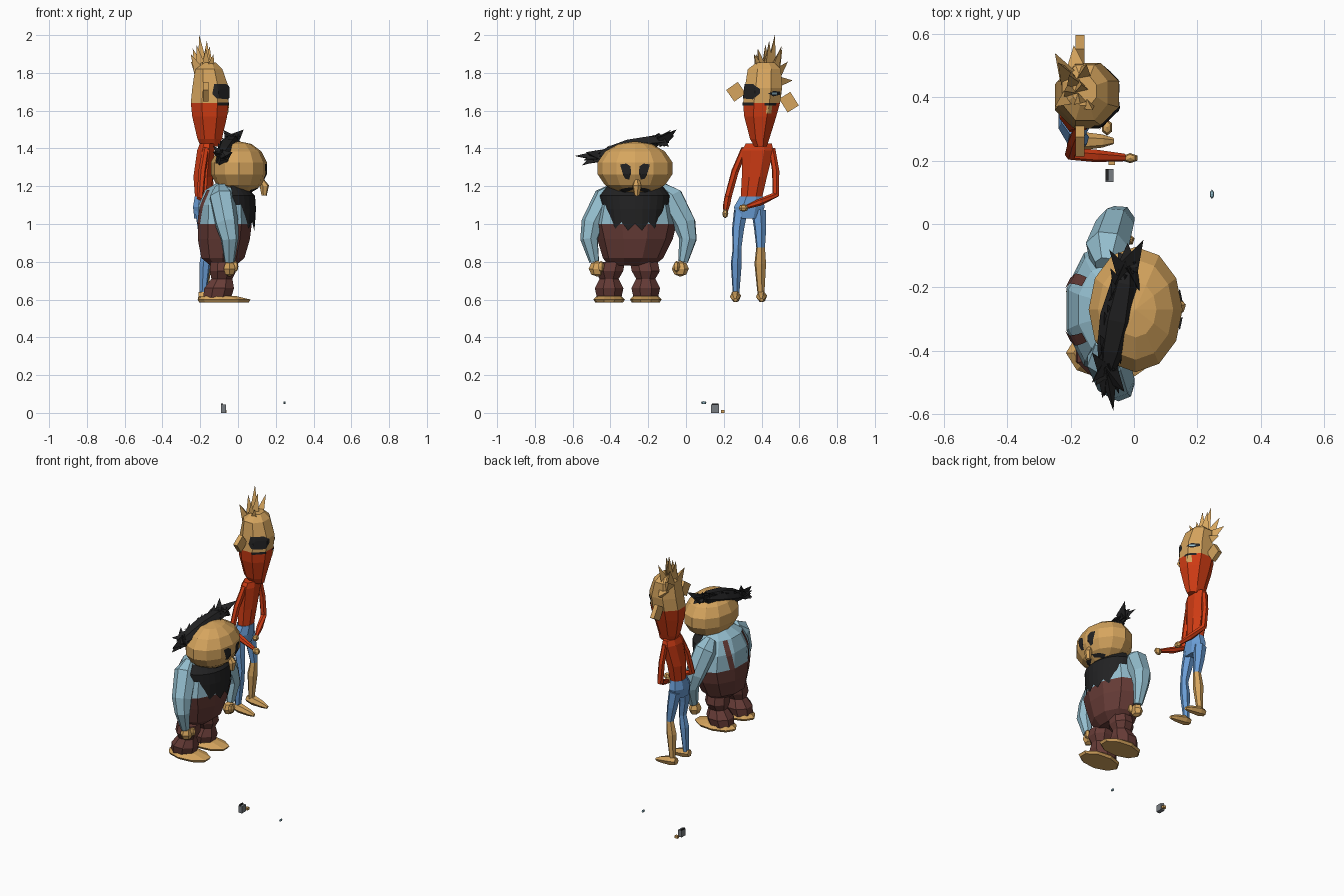
import bpy, bmesh, math, random
from mathutils import Vector, Matrix
from mathutils.bvhtree import BVHTree

if "Cube" in bpy.data.objects:
    bpy.data.objects.remove(bpy.data.objects["Cube"])

random.seed(4)


def material(name, r, g, b):
    lin = [((c / 255 + 0.055) / 1.055) ** 2.4 for c in (r, g, b)]
    m = bpy.data.materials.new(name)
    m.diffuse_color = (*lin, 1)
    m.use_nodes = True
    m.node_tree.nodes["Principled BSDF"].inputs["Base Color"].default_value = m.diffuse_color
    return m


SKIN = material("skin tan", 214, 165, 94)
BLACK = material("black", 34, 34, 35)
RED = material("red", 208, 60, 20)
PALE = material("pale blue", 148, 190, 206)
BROWN = material("brown", 103, 60, 55)
BLUE = material("denim blue", 105, 156, 212)
GREY = material("grey", 120, 125, 130)


def finish(name, bm, mats, rule=None):
    bmesh.ops.recalc_face_normals(bm, faces=bm.faces)
    if rule:
        for f in bm.faces:
            f.material_index = rule(f.calc_center_median())
    me = bpy.data.meshes.new(name)
    bm.to_mesh(me)
    bm.free()
    for m in mats:
        me.materials.append(m)
    ob = bpy.data.objects.new(name, me)
    bpy.context.collection.objects.link(ob)
    return ob


def skin_rings(name, rings, mats, rule=None):
    bm = bmesh.new()
    vs = [[bm.verts.new(p) for p in r] for r in rings]
    n = len(vs[0])
    for a, b in zip(vs, vs[1:]):
        for i in range(n):
            bm.faces.new((a[i], a[(i + 1) % n], b[(i + 1) % n], b[i]))
    bm.faces.new(vs[0])
    bm.faces.new(vs[-1])
    return finish(name, bm, mats, rule)


def loft(name, rows, sides, mats, rule=None):
    """Stack of level ellipses: (z, x, y, rx, ry)."""
    rings = []
    for z, x, y, rx, ry in rows:
        an = [2 * math.pi * (i + 0.5) / sides for i in range(sides)]
        rings.append([(x + rx * math.cos(a), y + ry * math.sin(a), z) for a in an])
    return skin_rings(name, rings, mats, rule)


def limb(name, pts, sides, mats, rule=None):
    """Tube through (x, y, z, radius) points."""
    P = [Vector(p[:3]) for p in pts]
    rings = []
    for i, p in enumerate(P):
        t = (P[min(i + 1, len(P) - 1)] - P[max(i - 1, 0)]).normalized()
        u = t.cross(Vector((0.3, 1, 0.1))).normalized()
        v = t.cross(u)
        r = pts[i][3]
        an = [2 * math.pi * (k + 0.5) / sides for k in range(sides)]
        rings.append([p + r * (u * math.cos(a) + v * math.sin(a)) for a in an])
    return skin_rings(name, rings, mats, rule)


def ball(name, c, r, mat, u=8, v=6):
    bm = bmesh.new()
    bmesh.ops.create_uvsphere(bm, u_segments=u, v_segments=v, radius=1,
                              matrix=Matrix.Translation(c) @ Matrix.Diagonal((*r, 1)))
    return finish(name, bm, [mat])


def box(name, c, s, mat, tilt=0):
    bm = bmesh.new()
    bmesh.ops.create_cube(bm, size=1, matrix=Matrix.Translation(c)
                          @ Matrix.Rotation(math.radians(tilt), 4, 'X') @ Matrix.Diagonal((*s, 1)))
    return finish(name, bm, [mat])


def decal(name, ob, axis, outline, mat, lift=0.004):
    """Patch given as (angle, z) outline, wrapped around a body."""
    tree = BVHTree.FromPolygons([v.co for v in ob.data.vertices],
                                [p.vertices for p in ob.data.polygons])
    bm = bmesh.new()
    bm.faces.new([bm.verts.new((a / 300, 0, z)) for a, z in outline])
    bmesh.ops.triangulate(bm, faces=bm.faces)
    bmesh.ops.subdivide_edges(bm, edges=bm.edges, cuts=5, use_grid_fill=True)
    for v in bm.verts:
        a = math.radians(v.co.x * 300)
        d = Vector((math.cos(a), math.sin(a), 0))
        o = Vector((axis[0], axis[1], v.co.z)) + d
        hit = tree.ray_cast(o, -d)[0]
        v.co = (hit or o - d * 0.95) + d * lift
    return finish(name, bm, [mat])


def spikes(name, items, mat):
    """Three-sided spikes: (base, tip, radius)."""
    bm = bmesh.new()
    for b, t, r in items:
        b, t = Vector(b), Vector(t)
        d = (t - b).normalized()
        u = d.cross(Vector((0.9, 0.2, 0.1))).normalized()
        w = d.cross(u)
        ring = [bm.verts.new(b + r * (u * math.cos(k * 2.094) + w * math.sin(k * 2.094))) for k in range(3)]
        top = bm.verts.new(t)
        bm.faces.new(ring)
        for k in range(3):
            bm.faces.new((ring[k], ring[(k + 1) % 3], top))
    return finish(name, bm, [mat])


def rect(a0, a1, z0, z1):
    return [(a0, z0), (a1, z0), (a1, z1), (a0, z1)]


# ---- stout figure (looks towards +x) ----
CY = -0.27
torso = loft("stout_torso", [(0.78, -0.08, CY - 0.02, 0.07, 0.12), (0.82, -0.08, CY - 0.01, 0.12, 0.16),
                             (0.92, -0.075, CY, 0.145, 0.20), (1.0, -0.07, CY, 0.15, 0.22),
                             (1.1, -0.07, CY, 0.145, 0.20), (1.18, -0.07, CY, 0.11, 0.15),
                             (1.22, -0.05, CY, 0.06, 0.09)],
             10, [BROWN, PALE], lambda c: int(c.z > 1.0))
for s in (-1, 1):
    decal("back_strap", torso, (-0.07, CY), [(180 + s * 25, 1.0), (180 + s * 37, 1.0),
          (180 + s * 52, 1.18), (180 + s * 38, 1.18)], BROWN)
    AY = -0.25
    limb("stout_sleeve", [(-0.09, AY + s * 0.12, 1.19, 0.035), (-0.085, AY + s * 0.17, 1.14, 0.07),
                          (-0.06, AY + s * 0.245, 1.0, 0.062), (-0.045, AY + s * 0.262, 0.92, 0.048),
                          (-0.045, AY + s * 0.235, 0.8, 0.027)], 7, [PALE])
    ball("stout_hand", (-0.045, AY + s * 0.22, 0.763), (0.036, 0.045, 0.042), SKIN, 6, 4)
    ball("stout_thumb", (-0.015, AY + s * 0.2, 0.775), (0.018, 0.018, 0.03), SKIN, 5, 4)
    LY = -0.31 + s * 0.097
    loft("stout_trouser_leg", [(0.61, -0.11, LY, 0.08, 0.07), (0.66, -0.1, LY, 0.085, 0.082),
                               (0.71, -0.085, LY, 0.06, 0.055), (0.75, -0.08, LY, 0.075, 0.08),
                               (0.80, -0.08, LY + s * -0.01, 0.07, 0.08)], 8, [BROWN])
    loft("stout_foot", [(0.585, -0.07, LY, 0.135, 0.075), (0.6, -0.07, LY, 0.145, 0.085),
                        (0.62, -0.1, LY, 0.09, 0.065)], 9, [SKIN])

head = ball("stout_head", (0.005, CY, 1.295), (0.152, 0.203, 0.143), SKIN, 12, 7)
HA = (0.005, CY)
for s in (-1, 1):
    decal("stout_eye", head, HA, [(s * 8, 1.27), (s * 13, 1.235), (s * 22, 1.24), (s * 25, 1.285),
                                  (s * 30, 1.315), (s * 18, 1.32), (s * 9, 1.305)], BLACK, 0.005)
    decal("moustache", head, HA, [(s * 5, 1.195), (s * 8, 1.18), (s * 48, 1.165), (s * 55, 1.18),
                                  (s * 30, 1.19)], BLACK, 0.006)
limb("stout_nose", [(0.12, CY + 0.01, 1.24, 0.012), (0.14, CY + 0.01, 1.2, 0.025),
                    (0.138, CY + 0.01, 1.15, 0.014)], 6, [SKIN])

# long beard with ragged hem
bm = bmesh.new()
cols = []
for i in range(13):
    a = math.radians(-78 + 13 * i)
    low = (0.96 if i % 2 else 1.0) + 0.03 * abs(i - 6) / 6
    cols.append([bm.verts.new((-0.06 + rx * math.cos(a), CY + ry * math.sin(a), z))
                 for z, rx, ry in ((1.2, 0.1, 0.15), (1.15, 0.15, 0.19), (1.08, 0.155, 0.18), (low, 0.15, 0.165))])
for a, b in zip(cols, cols[1:]):
    for k in range(3):
        bm.faces.new((a[k], b[k], b[k + 1], a[k + 1]))
finish("beard", bm, [BLACK])

# swept black hair: core lump with spikes along it
A, B = Vector((-0.085, -0.46, 1.355)), Vector((-0.02, -0.13, 1.445))
limb("hair_core", [(*A, 0.025), (*A.lerp(B, 0.2), 0.045), (*A.lerp(B, 0.5), 0.055),
                   (*A.lerp(B, 0.85), 0.04), (*B, 0.015)], 6, [BLACK])
locks = []
for i in range(14):
    f = i / 13
    p = A.lerp(B, f)
    side = -1 if i % 2 else 1
    locks.append((p, p + Vector((-0.055 + 0.03 * random.random(), side * random.uniform(0.05, 0.09),
                                 0.04 + side * 0.02)), 0.035))
    locks.append((p, p + Vector((random.uniform(-0.04, 0.04), -random.uniform(0.08, 0.11), -0.02)), 0.035))
locks += [(A, (-0.065, -0.59, 1.36), 0.035), (A, (-0.1, -0.55, 1.31), 0.04), (A, (-0.03, -0.53, 1.38), 0.04),
          (A, (-0.12, -0.51, 1.32), 0.04), (B, (0.03, -0.05, 1.5), 0.04), (B, (-0.02, -0.06, 1.47), 0.04),
          (B, (0.01, -0.09, 1.41), 0.04), (B, (-0.05, -0.09, 1.43), 0.04)]
spikes("stout_hair", locks, BLACK)

# ---- tall thin figure ----
face = loft("tall_head", [(1.41, -0.145, 0.395, 0.055, 0.035), (1.45, -0.15, 0.39, 0.07, 0.055),
                          (1.57, -0.15, 0.393, 0.1, 0.092), (1.64, -0.15, 0.4, 0.108, 0.106),
                          (1.72, -0.145, 0.41, 0.105, 0.107), (1.82, -0.155, 0.415, 0.078, 0.095),
                          (1.855, -0.155, 0.42, 0.04, 0.05)],
            8, [RED, SKIN], lambda c: int(c.z > 1.64))
FA = (-0.15, 0.4)
decal("large_eye", face, FA, [(-82, 1.69), (-70, 1.665), (-25, 1.66), (-5, 1.69), (-5, 1.715),
                              (-25, 1.74), (-75, 1.74)], BLACK)
decal("closed_eye", face, FA, [(18, 1.69), (35, 1.675), (62, 1.685), (60, 1.7), (35, 1.705)], BLACK)
decal("closed_eye_glint", face, FA, rect(28, 48, 1.686, 1.695), PALE, 0.006)
decal("mouth_side", face, FA, rect(-68, -22, 1.628, 1.643), BLACK)
decal("mouth_side", face, FA, rect(8, 50, 1.628, 1.64), BLACK)
decal("chin_patch", face, FA, rect(14, 34, 1.585, 1.628), SKIN)
box("ear_near", (-0.17, 0.265, 1.7), (0.028, 0.075, 0.075), SKIN, 35)
box("ear_far", (-0.17, 0.545, 1.645), (0.028, 0.07, 0.085), SKIN, 32)
hb = (-0.175, 0.42, 1.8)
tips = [(-0.25, 0.37, 1.9), (-0.17, 0.38, 1.93), (-0.22, 0.42, 1.95), (-0.205, 0.47, 2.0), (-0.165, 0.44, 1.97),
        (-0.15, 0.505, 1.94), (-0.24, 0.51, 1.93), (-0.25, 0.54, 1.86), (-0.19, 0.565, 1.76), (-0.13, 0.36, 1.9)]
spikes("tall_hair", [((hb[0] + (t[0] - hb[0]) * 0.4, hb[1] + (t[1] - hb[1]) * 0.45, min(1.8, t[2])), t, 0.038)
                     for t in tips], SKIN)

loft("tall_shirt", [(1.13, -0.185, 0.345, 0.045, 0.06), (1.25, -0.185, 0.362, 0.055, 0.072),
                    (1.39, -0.17, 0.38, 0.05, 0.09), (1.425, -0.165, 0.385, 0.04, 0.075)], 8, [RED])
loft("tall_hips", [(1.03, -0.19, 0.33, 0.045, 0.07), (1.09, -0.19, 0.335, 0.052, 0.088),
                   (1.145, -0.185, 0.345, 0.048, 0.065)], 8, [BLUE])
limb("near_sleeve", [(-0.17, 0.31, 1.4, 0.018), (-0.19, 0.26, 1.28, 0.02), (-0.2, 0.222, 1.14, 0.02),
                     (-0.12, 0.215, 1.1, 0.02), (-0.03, 0.21, 1.065, 0.012)], 6, [RED])
limb("far_sleeve", [(-0.165, 0.455, 1.4, 0.018), (-0.155, 0.475, 1.28, 0.02), (-0.145, 0.475, 1.155, 0.02),
                    (-0.115, 0.39, 1.115, 0.019), (-0.09, 0.32, 1.09, 0.011)], 6, [RED])
ball("near_hand", (-0.012, 0.208, 1.055), (0.026, 0.016, 0.024), SKIN, 6, 4)
ball("far_hand", (-0.085, 0.305, 1.085), (0.018, 0.026, 0.02), SKIN, 6, 4)
limb("near_leg", [(-0.19, 0.29, 1.07, 0.038), (-0.18, 0.275, 0.97, 0.033), (-0.165, 0.27, 0.87, 0.024),
                  (-0.175, 0.266, 0.79, 0.03), (-0.185, 0.265, 0.63, 0.018)], 6, [BLUE])
limb("far_leg", [(-0.19, 0.385, 1.07, 0.04), (-0.175, 0.393, 0.97, 0.033), (-0.16, 0.395, 0.875, 0.024),
                 (-0.17, 0.393, 0.79, 0.032), (-0.18, 0.397, 0.62, 0.018)], 6, [SKIN, BLUE], lambda c: int(c.z > 0.88))
for y in (0.262, 0.4):
    limb("tall_foot", [(-0.21, y, 0.62, 0.022), (-0.17, y, 0.617, 0.03), (-0.1, y, 0.605, 0.021),
                       (-0.065, y, 0.597, 0.01)], 6, [SKIN])

# ---- small scraps on the ground ----
box("scrap_block", (-0.077, 0.153, 0.022), (0.026, 0.042, 0.044), GREY)
box("scrap_block_cap", (-0.085, 0.155, 0.046), (0.01, 0.036, 0.008), BLACK)
box("scrap_chip", (-0.07, 0.195, 0.008), (0.02, 0.018, 0.016), SKIN)
ball("scrap_pebble", (0.246, 0.094, 0.054), (0.007, 0.015, 0.008), PALE, 6, 4)
